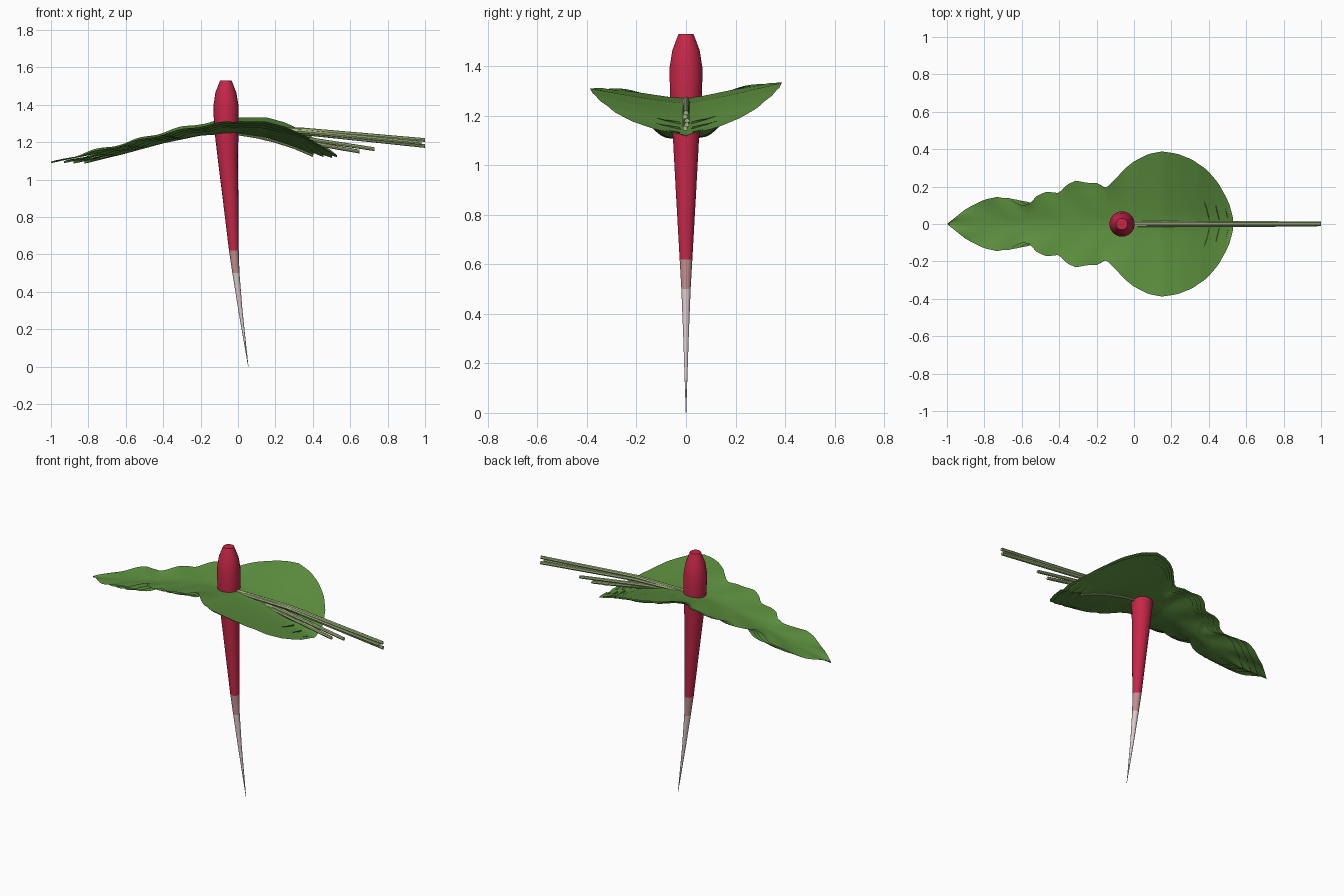
import bpy, bmesh, math
from mathutils import Vector

if "Cube" in bpy.data.objects:
    bpy.data.objects.remove(bpy.data.objects["Cube"])


def material(name, rgb):
    m = bpy.data.materials.new(name)
    m.diffuse_color = (*rgb, 1)
    m.use_nodes = True
    m.node_tree.nodes["Principled BSDF"].inputs["Base Color"].default_value = m.diffuse_color
    return m


RED = material("radish red", (0.56, 0.02, 0.065))
PINK = material("root pink", (0.55, 0.27, 0.27))
PALE = material("root white", (0.72, 0.60, 0.60))
LEAF = material("leaf green", (0.11, 0.28, 0.05))
STEM = material("stem green", (0.37, 0.49, 0.22))


def finish(bm, name, mats, smooth=None):
    me = bpy.data.meshes.new(name)
    bm.to_mesh(me)
    bm.free()
    ob = bpy.data.objects.new(name, me)
    bpy.context.collection.objects.link(ob)
    for m in mats:
        me.materials.append(m)
    if smooth:
        bpy.ops.object.select_all(action='DESELECT')
        ob.select_set(True)
        bpy.context.view_layer.objects.active = ob
        bpy.ops.object.shade_smooth_by_angle(angle=math.radians(smooth))
    return ob


def lerp(table, x):
    """Piecewise linear lookup in (x, value) pairs."""
    if x <= table[0][0]:
        return table[0][1]
    for (a, va), (b, vb) in zip(table, table[1:]):
        if x <= b:
            return va + (vb - va) * (x - a) / (b - a)
    return table[-1][1]


def tube(name, path, mat, sides=8):
    """Round tube in the xz plane from (x, y, z, radius) points."""
    bm = bmesh.new()
    rings = []
    for x, y, z, r in path:
        rings.append([bm.verts.new((x, y + r * math.cos(2 * math.pi * k / sides),
                                    z + r * math.sin(2 * math.pi * k / sides)))
                      for k in range(sides)])
    for a, b in zip(rings, rings[1:]):
        for k in range(sides):
            n = (k + 1) % sides
            bm.faces.new((a[k], a[n], b[n], b[k]))
    bm.faces.new(rings[0])
    bm.faces.new(rings[-1])
    bmesh.ops.recalc_face_normals(bm, faces=bm.faces)
    return finish(bm, name, [mat], 40)


# Root: stacked rings along a bent axis (z, centre x, radius), coloured by height
ROOT = [(1.53, -.065, .031), (1.465, -.065, .056), (1.39, -.064, .068),
        (1.27, -.062, .065), (1.1, -.054, .053), (.9, -.04, .042),
        (.62, -.022, .026), (.5, -.011, .019), (.3, .013, .011),
        (.15, .034, .006), (0, .055, .001)]
SIDES = 18
bm = bmesh.new()
rings = [[bm.verts.new((cx + r * math.cos(2 * math.pi * k / SIDES),
                        r * math.sin(2 * math.pi * k / SIDES), z))
          for k in range(SIDES)] for z, cx, r in ROOT]
for a, b in zip(rings, rings[1:]):
    for k in range(SIDES):
        n = (k + 1) % SIDES
        bm.faces.new((a[k], b[k], b[n], a[n]))
bm.faces.new(rings[0])
bm.faces.new(rings[-1])
bmesh.ops.recalc_face_normals(bm, faces=bm.faces)
for f in bm.faces:
    z = f.calc_center_median().z
    f.material_index = 0 if z > .62 else 1 if z > .5 else 2
finish(bm, "radish_root", [RED, PINK, PALE], 25)

# Leaf shape: half width, midrib height and edge height along x
WIDTH = [(-1, 0), (-.9, .08), (-.8, .13), (-.73, .145), (-.66, .13), (-.6, .10),
         (-.56, .105), (-.52, .15), (-.47, .173), (-.4, .165), (-.36, .21),
         (-.31, .232), (-.25, .22), (-.2, .22), (-.15, .19), (-.1, .24),
         (-.05, .295), (0, .335), (.08, .375), (.15, .388), (.23, .376), (.31, .345),
         (.39, .29), (.45, .22), (.5, .13), (.52, .08), (.53, .03)]
MID = [(-1, 1.09), (-.8, 1.13), (-.6, 1.175), (-.4, 1.225), (-.2, 1.262), (0, 1.27),
       (.15, 1.25), (.3, 1.205), (.45, 1.145), (.53, 1.12)]
EDGE = [(-1, 1.09), (-.8, 1.145), (-.6, 1.195), (-.4, 1.25), (-.2, 1.295), (0, 1.323),
        (.15, 1.322), (.25, 1.295), (.35, 1.25), (.45, 1.185), (.53, 1.13)]


def leaf(name, left, right, wide, drop):
    """One folded leaf; left/right/wide scale the outline, drop lowers it."""
    bm = bmesh.new()
    rows, across = [], 5
    for i in range(81):
        u = -1 + 1.53 * i / 80
        x = u * (left if u < 0 else right)
        w = lerp(WIDTH, u) * wide
        row = []
        for j in range(-across, across + 1):
            t = j / across
            mid, edge = lerp(MID, x), lerp(EDGE, x)
            z = mid + (edge - mid) * abs(t) ** 1.2 * wide + .03 * w * t
            z += .006 * math.sin(28 * u + 4 * abs(t)) * abs(t) * (u < 0)
            z -= drop * (1 + abs(x))
            row.append(bm.verts.new((x, w * t, z)))
        rows.append(row)
    for a, b in zip(rows, rows[1:]):
        for j in range(2 * across):
            bm.faces.new((a[j], b[j], b[j + 1], a[j + 1]))
    bmesh.ops.remove_doubles(bm, verts=bm.verts, dist=.0005)
    return finish(bm, name, [LEAF], 40)


LEAVES = [(1, 1, 1, 0), (.93, .95, .97, .008), (.88, .86, .92, .015), (.82, .76, .86, .022)]
for i, (l, r, w, d) in enumerate(LEAVES):
    leaf(f"leaf_{i + 1}", l, r, w, d)

# Midrib on the underside of the leaves
tube("leaf_midrib", [(x / 10, 0, lerp(MID, x / 10) - .026 * (1 + abs(x) / 10), .007)
                     for x in range(-1, 5)], STEM)

# Fan of stems leaving the root: end x, end z, height midway, side offset
STEMS = [(1.0, 1.212, 1.266, 0), (1.0, 1.18, 1.25, .004), (.98, 1.196, 1.258, -.004),
         (.73, 1.163, 1.235, .003), (.65, 1.15, 1.225, -.003), (.57, 1.163, 1.235, 0)]
for i, (ex, ez, mz, y) in enumerate(STEMS):
    tube(f"stem_{i + 1}", [(-.05, y, 1.265, .013), (ex * .35, y, mz, .012),
                           (ex, y, ez, .010)], STEM)
